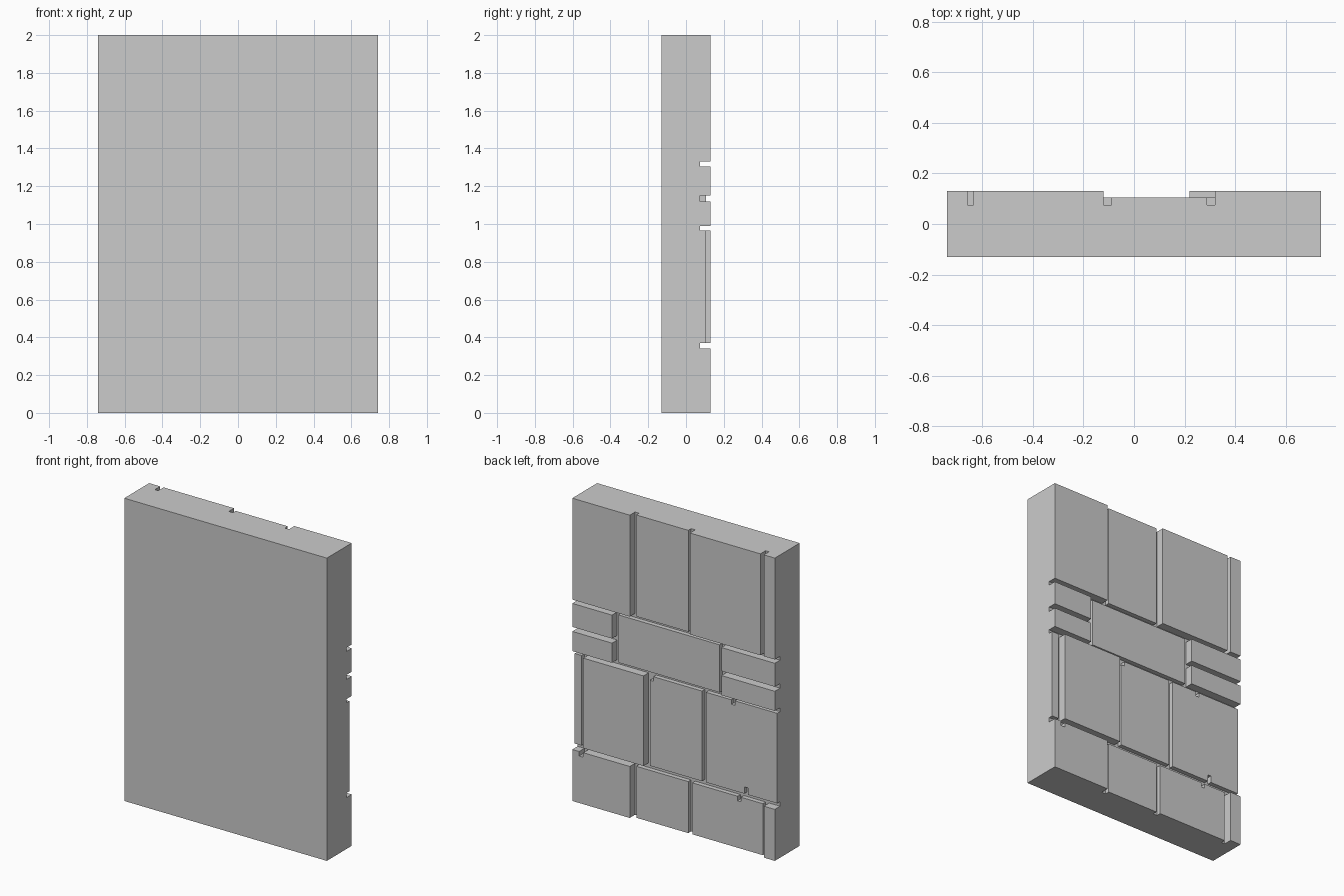
import bpy, bmesh

if "Cube" in bpy.data.objects:
    bpy.data.objects.remove(bpy.data.objects["Cube"])

W, D = 0.74, 0.13            # half width, half depth
FLOOR, LOW, HIGH = 0.075, 0.105, 0.13   # mortar floor, recessed stone, proud stone

stones = []                  # (x0, x1, z0, z1, face depth), later entries win


def course(z0, z1, *blocks):
    for x0, x1, face in blocks:
        stones.append((x0, x1, z0, z1, face))


# Courses of stones on the back face
course(0.0, 0.34, (-W, -0.66, HIGH), (-0.635, -0.12, LOW), (-0.09, 0.29, LOW), (0.32, W, HIGH))
course(0.37, 0.965, (-W, -0.22, LOW), (-0.19, 0.19, LOW), (0.22, 0.66, HIGH), (0.69, W, LOW))
for z0, z1 in ((0.99, 1.12), (1.15, 1.305)):
    course(z0, z1, (-W, -0.35, HIGH), (0.45, W, HIGH))
course(0.99, 1.305, (-0.32, 0.42, LOW))
course(1.33, 2.0, (-W, -0.66, HIGH), (-0.635, -0.12, HIGH), (-0.09, 0.29, LOW), (0.32, W, HIGH))

# Small chips in the stone edges
course(0.935, 0.965, (0.165, 0.19, FLOOR), (-0.43, -0.405, FLOOR))
course(0.37, 0.415, (-0.525, -0.50, FLOOR))
course(0.31, 0.34, (-0.475, -0.45, FLOOR), (0.66, 0.69, FLOOR))

# Cell grid from all stone edges; each cell is filled up to its face depth
xs = sorted({v for s in stones for v in s[:2]})
zs = sorted({v for s in stones for v in s[2:4]})
ys = [-D, FLOOR, LOW, HIGH]


def solid(i, j, k):
    if not (0 <= i < len(xs) - 1 and 0 <= j < 3 and 0 <= k < len(zs) - 1):
        return False
    x, z = (xs[i] + xs[i + 1]) / 2, (zs[k] + zs[k + 1]) / 2
    face = FLOOR
    for x0, x1, z0, z1, f in stones:
        if x0 < x < x1 and z0 < z < z1:
            face = f
    return ys[j + 1] <= face


# Skin the boundary between filled and empty cells
bm = bmesh.new()
verts = {}


def vert(p):
    if p not in verts:
        verts[p] = bm.verts.new((xs[p[0]], ys[p[1]], zs[p[2]]))
    return verts[p]


for i in range(len(xs) - 1):
    for j in range(3):
        for k in range(len(zs) - 1):
            if not solid(i, j, k):
                continue
            for axis in range(3):
                for side in (0, 1):
                    n = [i, j, k]
                    n[axis] += 2 * side - 1
                    if solid(*n):
                        continue
                    quad = []
                    for a, b in ((0, 0), (1, 0), (1, 1), (0, 1)):
                        p = [i, j, k]
                        p[axis] += side
                        p[(axis + 1) % 3] += a
                        p[(axis + 2) % 3] += b
                        quad.append(vert(tuple(p)))
                    bm.faces.new(quad if side else quad[::-1])

# Merge coplanar cells into clean stone faces
bmesh.ops.dissolve_limit(bm, angle_limit=0.01, verts=bm.verts[:], edges=bm.edges[:])
mesh = bpy.data.meshes.new("stone_wall_slab")
bm.to_mesh(mesh)
bm.free()
bpy.context.collection.objects.link(bpy.data.objects.new("stone_wall_slab", mesh))
